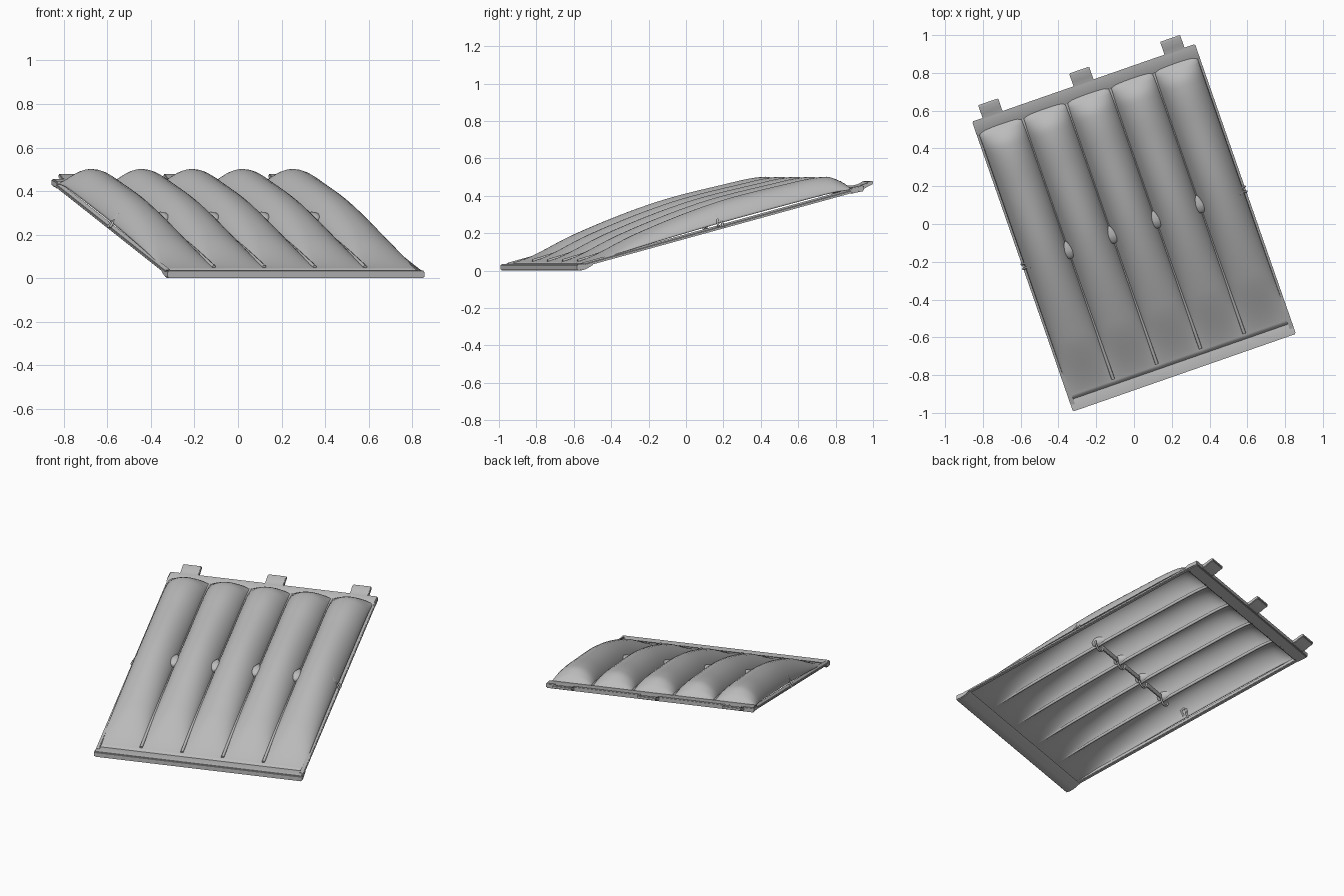
import bpy, bmesh, math
from mathutils import Matrix

cube = bpy.data.objects.get("Cube")
if cube:
    bpy.data.objects.remove(cube)

gray = bpy.data.materials.new("plain gray")
gray.use_nodes = True
gray.diffuse_color = (0.5, 0.5, 0.5, 1)
gray.node_tree.nodes["Principled BSDF"].inputs["Base Color"].default_value = (0.5, 0.5, 0.5, 1)

# Panel frame: u runs across, v from front to back
HALF_U, HALF_V = 0.625, 0.8125
PITCH = 0.245
PLACE = Matrix.Translation((0, -0.02, 0)) @ Matrix.Rotation(math.radians(19.2), 4, 'Z')


def chord(v):
    return 0.01 + 0.26 * (v + HALF_V)


def puff(v):
    """Height of a lobe crown above the sloping frame (smooth through points)."""
    k = [(-1.0, 0), (-.74, 0), (-.44, .072), (0, .124), (.4, .12),
         (.64, .1), (.73, .045), (.765, 0), (.9, 0)]
    for i in range(1, len(k) - 2):
        (x0, y0), (x1, y1), (x2, y2), (x3, y3) = k[i - 1:i + 3]
        if v <= x2:
            w = x2 - x1
            t = max(0, (v - x1) / w)
            m1, m2 = (y2 - y0) / (x2 - x0) * w, (y3 - y1) / (x3 - x1) * w
            return max(0, (2*t**3 - 3*t*t + 1) * y1 + (t**3 - 2*t*t + t) * m1
                       + (3*t*t - 2*t**3) * y2 + (t**3 - t*t) * m2)
    return 0


def valley(v):
    return chord(v) + 0.014 + 0.15 * puff(v)


def finish(name, data, angle=40):
    ob = bpy.data.objects.new(name, data)
    bpy.context.collection.objects.link(ob)
    ob.matrix_world = PLACE
    data.materials.append(gray)
    if ob.type == 'MESH':
        bpy.ops.object.select_all(action='DESELECT')
        ob.select_set(True)
        bpy.context.view_layer.objects.active = ob
        bpy.ops.object.shade_smooth_by_angle(angle=math.radians(angle))
    return ob


def from_bmesh(name, bm, angle=40):
    bmesh.ops.recalc_face_normals(bm, faces=bm.faces)
    me = bpy.data.meshes.new(name)
    bm.to_mesh(me)
    bm.free()
    return finish(name, me, angle)


def prism(name, start, end, bevel=0.005):
    """Closed solid between two matching outlines."""
    bm = bmesh.new()
    a, b = [[bm.verts.new(p) for p in ring] for ring in (start, end)]
    n = len(a)
    bm.faces.new(a)
    bm.faces.new(b[::-1])
    for i in range(n):
        bm.faces.new((a[i], b[i], b[(i + 1) % n], a[(i + 1) % n]))
    bmesh.ops.recalc_face_normals(bm, faces=bm.faces)
    bmesh.ops.bevel(bm, geom=bm.edges[:], offset=bevel, segments=2, affect='EDGES')
    return from_bmesh(name, bm)


def tube(name, points, radius):
    cu = bpy.data.curves.new(name, 'CURVE')
    cu.dimensions = '3D'
    cu.bevel_depth, cu.bevel_resolution, cu.use_fill_caps = radius, 2, True
    sp = cu.splines.new('POLY')
    sp.points.add(len(points) - 1)
    for p, co in zip(sp.points, points):
        p.co = (*co, 1)
        sp.use_smooth = True
    return finish(name, cu)


# Five puffed lobes as one thin shell
bm = bmesh.new()
rows, cols = 70, 16
grid = []
for r in range(rows + 1):
    v = -0.75 + 1.525 * r / rows
    row = []
    for lobe in range(5):
        for c in range(cols + (lobe == 4)):
            s = -math.cos(math.pi * c / cols)
            z = valley(v) + 0.85 * puff(v) * max(0, 1 - s * s) ** 0.7
            row.append(bm.verts.new(((lobe - 2 + s / 2) * PITCH, v, z)))
    grid.append(row)
for lo, hi in zip(grid, grid[1:]):
    for i in range(len(lo) - 1):
        bm.faces.new((lo[i], lo[i + 1], hi[i + 1], hi[i]))
shell = from_bmesh("puffed_panel", bm, 60)
mod = shell.modifiers.new("thickness", 'SOLIDIFY')
mod.thickness, mod.offset = 0.006, -1

# Front and back bars
front = [(-HALF_V, 0), (-HALF_V, .034), (-.735, .04), (-.715, .034), (-.76, .008), (-.79, 0)]
back = [(.745, .412), (.725, .43), (.745, .445), (HALF_V, .456), (HALF_V, .425)]
for name, outline in (("front_bar", front), ("back_bar", back)):
    prism(name, *[[(u, v, z) for v, z in outline] for u in (-HALF_U, HALF_U)])

# Side rails, side loops
for side, label in ((-1, "right"), (1, "left")):
    ends = [[(side * u, v, chord(v) + dz) for u, dz in
             ((.602, 0), (HALF_U, 0), (HALF_U, .014), (.602, .024))] for v in (-.78, .78)]
    prism(label + "_side_rail", *ends, bevel=0.003)
    z = chord(0)
    loop = [(side * (.627 - .045 * t), w, z + .012 + .068 * t)
            for t, w in ((0, -.014), (.55, -.011), (.9, -.017), (1, 0),
                         (.9, .017), (.55, .011), (0, .014))]
    tube(label + "_side_loop", loop, 0.006)

# Valley seams with a drop-shaped button above and a ring below
for i in range(4):
    u = (i - 1.5) * PITCH
    steps = [-0.72 + 1.46 * k / 30 for k in range(31)]
    tube(f"seam_{i + 1}", [(u, v, valley(v) + .003) for v in steps], 0.009)

    bm = bmesh.new()
    bmesh.ops.create_uvsphere(bm, u_segments=20, v_segments=12, radius=1)
    for p in bm.verts:
        taper = 1 - 0.75 * max(0, p.co.y) ** 1.3
        drop = 0.035 if p.co.z < 0 else 0.018
        p.co = (u + p.co.x * .031 * taper, p.co.y * (.062 if p.co.y > 0 else .04) - .005,
                valley(0) + .03 + p.co.z * drop + p.co.y * .012)
    from_bmesh(f"button_{i + 1}", bm)

    ring = [(u + .042 * math.cos(a), 0, valley(0) + .008 + .042 * math.sin(a))
            for a in (math.pi * (1 + k / 12) for k in range(13))]
    tube(f"under_ring_{i + 1}", ring, 0.006)

# Straps linking the rings below
for i in range(3):
    u, z = (i - 1) * PITCH, valley(0)
    prism(f"under_strap_{i + 1}",
          *[[(u + s * .085, v, z + dz) for v, dz in
             ((-.004, -.012), (.004, -.012), (.004, .018), (-.004, .018))] for s in (-1, 1)],
          bevel=0.001)

# Hinge tabs on the back edge
for i in range(3):
    u = (i - 1) * 0.51
    outline = [(.795, .43), (.795, .452), (.835, .462), (.865, .478), (.884, .478),
               (.884, .462), (.855, .45), (.835, .438)]
    prism(f"hinge_tab_{i + 1}", *[[(u + s * .056, v, z) for v, z in outline] for s in (-1, 1)],
          bevel=0.003)
